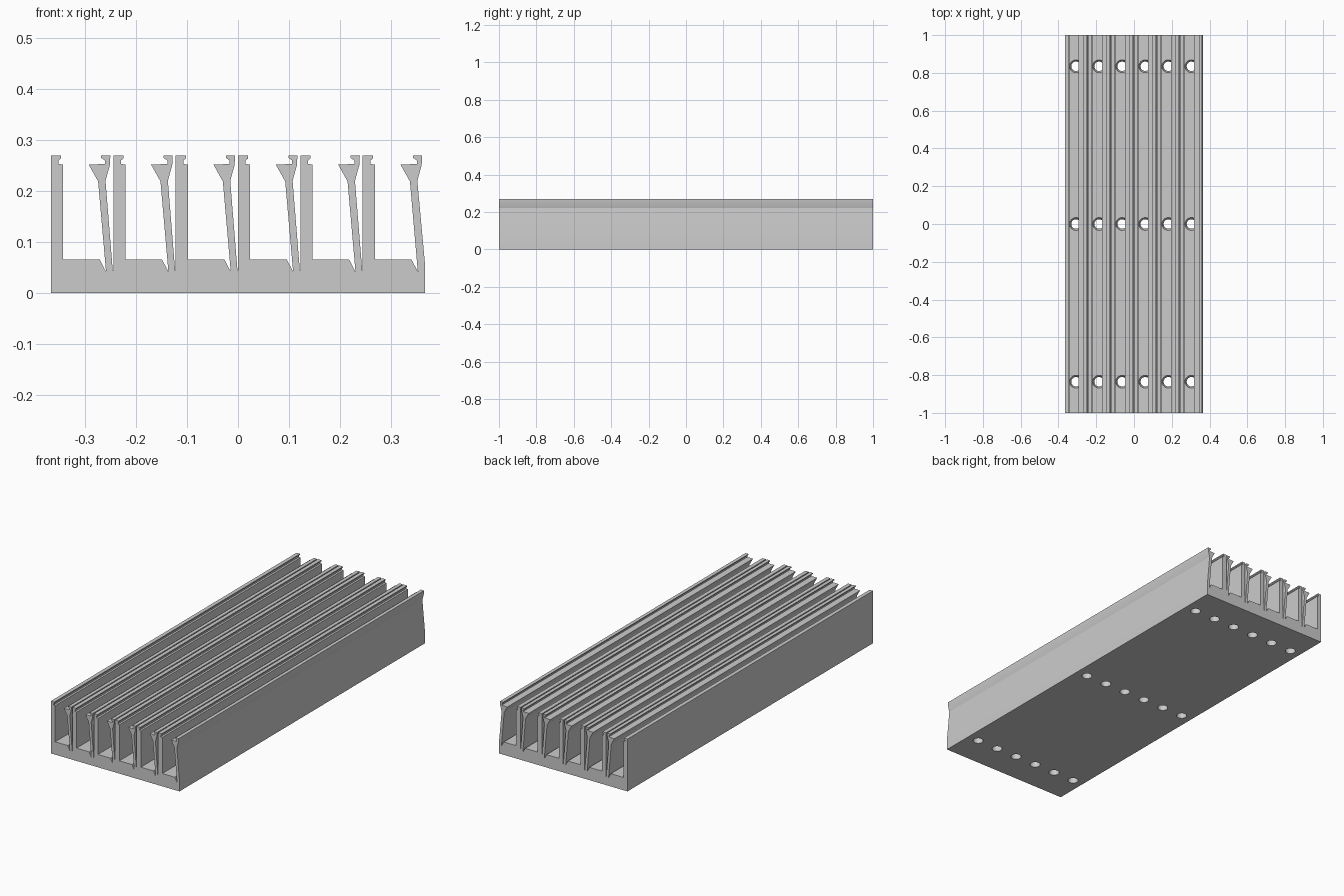
import bpy, bmesh
from math import cos, sin, tau

cube = bpy.data.objects.get("Cube")
if cube:
    bpy.data.objects.remove(cube)

PITCH, CELLS, LEFT = 0.1222, 6, -0.3666
FLOOR = 0.066

grey = bpy.data.materials.new("light grey plastic")
grey.use_nodes = True
colour = (0.6, 0.6, 0.6, 1)
grey.diffuse_color = colour
grey.node_tree.nodes["Principled BSDF"].inputs["Base Color"].default_value = colour


def make_object(name, bm):
    bmesh.ops.recalc_face_normals(bm, faces=bm.faces[:])
    mesh = bpy.data.meshes.new(name)
    bm.to_mesh(mesh)
    bm.free()
    mesh.materials.append(grey)
    obj = bpy.data.objects.new(name, mesh)
    bpy.context.collection.objects.link(obj)
    return obj


# One channel section: rigid lipped wall, floor, flexible hooked clip
wall = [(0, 0.27), (0.020, 0.27), (0.020, 0.264), (0.015, 0.26),
        (0.015, 0.253), (0.024, 0.252), (0.024, FLOOR)]
clip = [(0.0955, FLOOR), (0.108, 0.042), (0.0925, 0.219), (0.074, 0.252),
        (0.106, 0.253), (0.106, 0.26), (0.0985, 0.265), (0.0985, 0.27),
        (0.1165, 0.27), (0.1155, 0.251), (0.107, 0.22), (0.1212, 0.044)]

profile = [(LEFT, 0)]
for i in range(CELLS):
    section = wall + clip
    if i == CELLS - 1:
        section = section[:-1] + [(PITCH, 0.055)]
    profile += [(LEFT + i * PITCH + u, z) for u, z in section]
    if i < CELLS - 1:
        profile.append((LEFT + (i + 1) * PITCH, 0.044))
profile.append((-LEFT, 0))

# Extrude the full section along the length
bm = bmesh.new()
end = bm.faces.new([bm.verts.new((x, -1, z)) for x, z in profile])
grown = bmesh.ops.extrude_face_region(bm, geom=[end], use_keep_orig=True)
for v in grown["geom"]:
    if isinstance(v, bmesh.types.BMVert):
        v.co.y = 1
rail = make_object("channel_rail", bm)

# Countersunk screw holes, three along each channel
bm = bmesh.new()
SIDES = 32
hole = [(0.025, -0.02), (0.025, 0.04), (0.034, FLOOR), (0.034, FLOOR + 0.002)]
for i in range(CELLS):
    cx = LEFT + i * PITCH + 0.0595
    for cy in (-0.835, 0, 0.835):
        rings = [[bm.verts.new((cx + r * cos(tau * k / SIDES),
                                cy + r * sin(tau * k / SIDES), z))
                  for k in range(SIDES)] for r, z in hole]
        for low, high in zip(rings, rings[1:]):
            for k in range(SIDES):
                n = (k + 1) % SIDES
                bm.faces.new((low[k], low[n], high[n], high[k]))
        bm.faces.new(rings[0][::-1])
        bm.faces.new(rings[-1])
cutter = make_object("screw_hole_cutter", bm)
cutter.hide_render = True

cut = rail.modifiers.new("screw_holes", "BOOLEAN")
cut.operation = "DIFFERENCE"
cut.solver = "EXACT"
cut.object = cutter
bpy.ops.object.select_all(action="DESELECT")
bpy.context.view_layer.objects.active = rail
rail.select_set(True)
bpy.ops.object.modifier_apply(modifier=cut.name)
bpy.data.objects.remove(cutter)

bpy.ops.object.shade_smooth_by_angle(angle=0.25)
